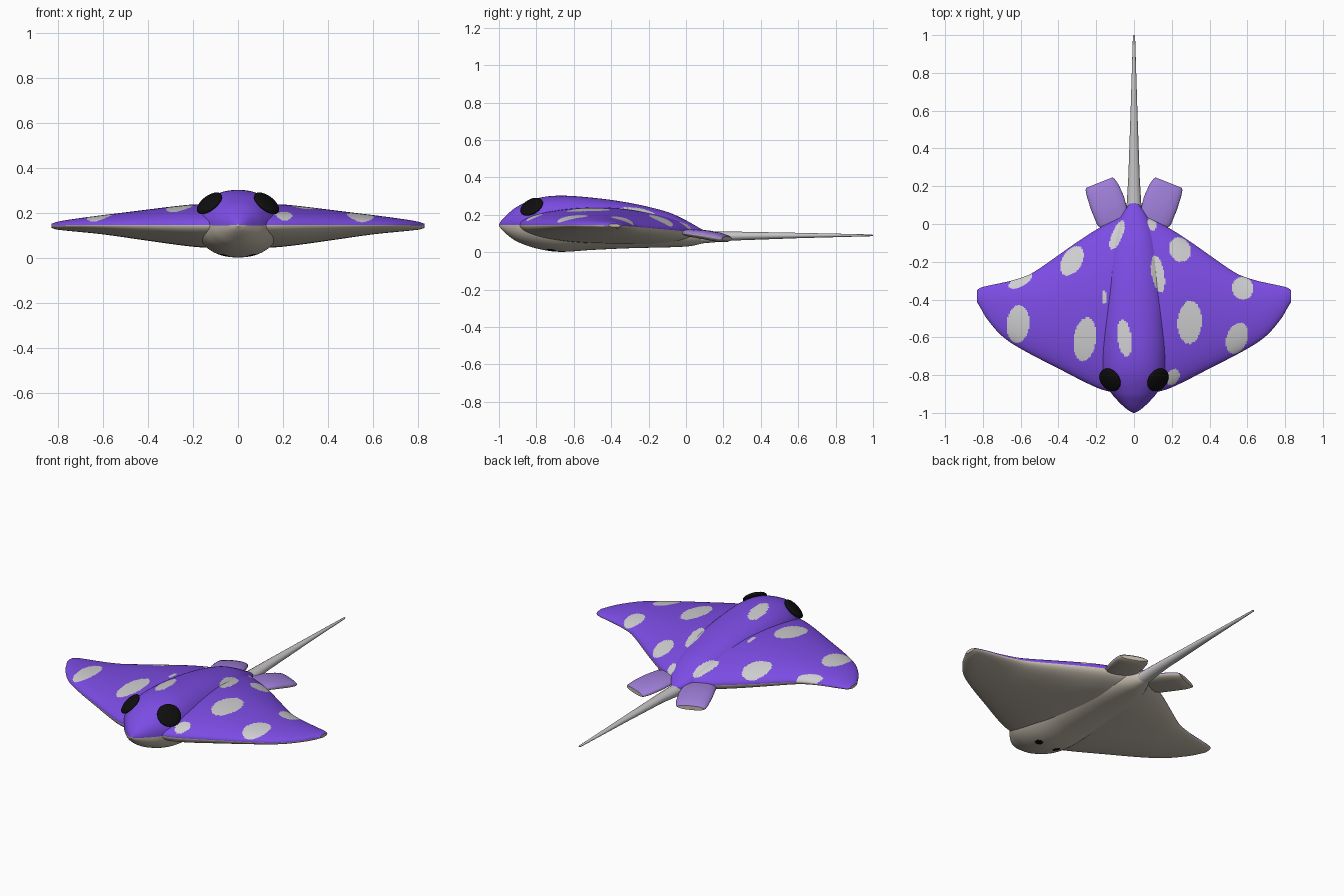
import bpy, math
from mathutils import Vector

if "Cube" in bpy.data.objects:
    bpy.data.objects.remove(bpy.data.objects["Cube"])


def srgb(r, g, b):
    f = lambda c: ((c / 255 + 0.055) / 1.055) ** 2.4 if c > 10 else c / 255 / 12.92
    return (f(r), f(g), f(b), 1)


def material(name, rgb):
    m = bpy.data.materials.new(name)
    m.diffuse_color = srgb(*rgb)
    m.use_nodes = True
    m.node_tree.nodes["Principled BSDF"].inputs["Base Color"].default_value = m.diffuse_color
    return m


PURPLE = material("purple skin", (124, 76, 228))
BELLY = material("beige belly", (196, 187, 172))
SPOT = material("pale spots", (206, 206, 208))
BLACK = material("black", (14, 14, 14))
TAIL = material("pale grey tail", (200, 197, 199))
FIN = material("light purple fin", (157, 125, 214))


def curve(keys):
    """Smooth interpolation through (position, value) pairs."""
    def f(x):
        x = min(max(x, keys[0][0]), keys[-1][0])
        i = max(k for k in range(len(keys) - 1) if keys[k][0] <= x)
        (x0, y0), (x1, y1) = keys[i], keys[i + 1]

        def slope(k):
            a, b = keys[max(k - 1, 0)], keys[min(k + 1, len(keys) - 1)]
            return (b[1] - a[1]) / (b[0] - a[0])
        d = x1 - x0
        t = (x - x0) / d
        return ((2*t**3 - 3*t*t + 1) * y0 + (t**3 - 2*t*t + t) * d * slope(i)
                + (3*t*t - 2*t**3) * y1 + (t**3 - t*t) * d * slope(i + 1))
    return f


def loft(name, rings, mats, rule, flip=False):
    """Skin closed rings; rule(centre, upper) gives the material index."""
    n = len(rings[0])
    verts = [p for r in rings for p in r]
    faces = []
    for i in range(len(rings) - 1):
        for j in range(n):
            k = (j + 1) % n
            faces.append((i*n + j, i*n + k, (i+1)*n + k, (i+1)*n + j))
    sides = len(faces)
    faces.append(tuple(reversed(range(n))))
    faces.append(tuple(range(len(verts) - n, len(verts))))
    if flip:
        faces = [tuple(reversed(f)) for f in faces]
    me = bpy.data.meshes.new(name)
    me.from_pydata(verts, [], faces)
    for m in mats:
        me.materials.append(m)
    for p in me.polygons:
        p.use_smooth = p.index < sides
        upper = p.index < sides and p.index % n < n // 2
        p.material_index = rule(p.center, upper)
    ob = bpy.data.objects.new(name, me)
    bpy.context.collection.objects.link(ob)
    return ob


# spots seen from above: x, y, half width, half length, lean in degrees
SPOTS = [(-.614, -.53, .06, .10, -5), (-.60, -.30, .03, .07, -60),
         (-.328, -.195, .052, .085, -30), (-.26, -.61, .06, .115, -8),
         (-.05, -.605, .038, .098, 8), (-.09, -.06, .028, .082, -22),
         (-.158, -.39, .012, .035, 0), (.127, -.265, .033, .10, 10),
         (.243, -.135, .055, .066, 25), (.295, -.52, .064, .115, -3),
         (.575, -.34, .056, .06, 20), (.545, -.605, .055, .085, -20),
         (.205, -.81, .033, .045, -25), (.095, 0, .022, .035, 15)]


def skin(c, upper):
    if not upper:
        # two small dark marks under the head
        return 3 if math.hypot((abs(c.x) - .06) / .018, (c.y + .72) / .026) < 1 else 1
    for x, y, rx, ry, lean in SPOTS:
        a = math.radians(lean)
        dx, dy = c.x - x, c.y - y
        u, v = dx * math.cos(a) + dy * math.sin(a), dy * math.cos(a) - dx * math.sin(a)
        if math.hypot(u / rx, v / ry) < 1:
            return 2
    return 0


SKIN = [PURPLE, BELLY, SPOT, BLACK]
seam = curve([(-1, .145), (-.4, .143), (-.15, .125), (.05, .105), (.14, .09)])

# body: rounded sections along y
half = curve([(-1, .004), (-.985, .032), (-.95, .072), (-.9, .117), (-.82, .165),
              (-.7, .182), (-.55, .181), (-.4, .172), (-.2, .15), (-.05, .113),
              (.05, .065), (.11, .022), (.13, .012)])
top = curve([(-1, .149), (-.985, .172), (-.95, .207), (-.9, .245), (-.8, .287),
             (-.68, .302), (-.5, .291), (-.3, .263), (-.1, .215), (0, .17),
             (.08, .125), (.13, .10)])
bottom = curve([(-1, .141), (-.985, .12), (-.95, .088), (-.9, .055), (-.8, .02),
                (-.68, .002), (-.5, .012), (-.3, .021), (0, .03), (.08, .045), (.13, .065)])


def power(v, e):
    return math.copysign(abs(v) ** e, v)


rings = []
for i in range(151):
    y = -1 + 1.13 * (i / 150) ** 1.15
    ring = []
    for j in range(120):
        a = 2 * math.pi * j / 120
        c, s, m = power(math.cos(a), .92), power(math.sin(a), .92), seam(y)
        ring.append((half(y) * c, y, m + s * ((top(y) - m) if s > 0 else (m - bottom(y)))))
    rings.append(ring)
loft("body", rings, SKIN, skin, flip=True)

# wings: lens sections along x
front = curve([(.07, -.90), (.1, -.895), (.2, -.865), (.4, -.765), (.6, -.66),
               (.7, -.592), (.78, -.50), (.815, -.44), (.83, -.415)])
back = curve([(.07, .04), (.1, .025), (.2, -.03), (.3, -.095), (.4, -.165), (.5, -.235),
              (.56, -.27), (.65, -.30), (.75, -.322), (.815, -.338), (.83, -.35)])
rise = curve([(.07, .095), (.2, .093), (.3, .083), (.5, .058), (.7, .033), (.8, .018), (.83, .009)])
drop = curve([(.07, .10), (.2, .094), (.4, .068), (.6, .04), (.8, .018), (.83, .009)])
for side, label in ((1, "right"), (-1, "left")):
    rings = []
    for i in range(111):
        x = .07 + .76 * i / 110
        ring = []
        for j in range(240):
            a = 2 * math.pi * j / 240
            y = front(x) + (back(x) - front(x)) * (1 - math.cos(a)) / 2
            s = math.sin(a)
            ring.append((side * x, y, seam(y) + s * (rise(x) if s > 0 else drop(x))))
        rings.append(ring)
    loft(label + "_wing", rings, SKIN, skin, flip=side > 0)

    # small rear fin: flattened sections from root to tip
    rings = []
    for cx, cy, cz, hw, th in ((.10, 0, .105, .07, .014), (.112, .025, .103, .088, .02),
                               (.14, .11, .092, .094, .025), (.165, .175, .08, .09, .024),
                               (.18, .21, .073, .082, .019), (.184, .219, .071, .074, .012)):
        ring = []
        for j in range(24):
            a = 2 * math.pi * j / 24
            w = hw * power(math.cos(a), .8)
            ring.append((side * (cx + w * .93), cy - w * .37, cz + th * math.sin(a)))
        rings.append(ring)
    loft(label + "_rear_fin", rings, [FIN, BELLY], lambda c, up: 0 if up else 1, flip=side > 0)

    # eye: flattened ball lying on the head
    bpy.ops.mesh.primitive_uv_sphere_add(segments=32, ring_count=16, radius=1,
                                         location=(side * .127, -.825, .243))
    eye = bpy.context.object
    eye.name = label + "_eye"
    eye.scale = (.066, .066, .02)
    eye.rotation_euler = Vector((side * .55, -.42, .72)).to_track_quat('Z', 'Y').to_euler()
    eye.data.materials.append(BLACK)
    bpy.ops.object.shade_smooth()

# tail: long taper
rings = [[(r * math.cos(2 * math.pi * j / 16), y, z + .8 * r * math.sin(2 * math.pi * j / 16))
          for j in range(16)]
         for y, z, r in ((.0, .08, .045), (.1, .079, .039), (.25, .086, .03),
                         (.6, .089, .018), (.99, .09, .006), (1, .09, .003))]
loft("tail", rings, [TAIL], lambda c, up: 0, flip=True)
